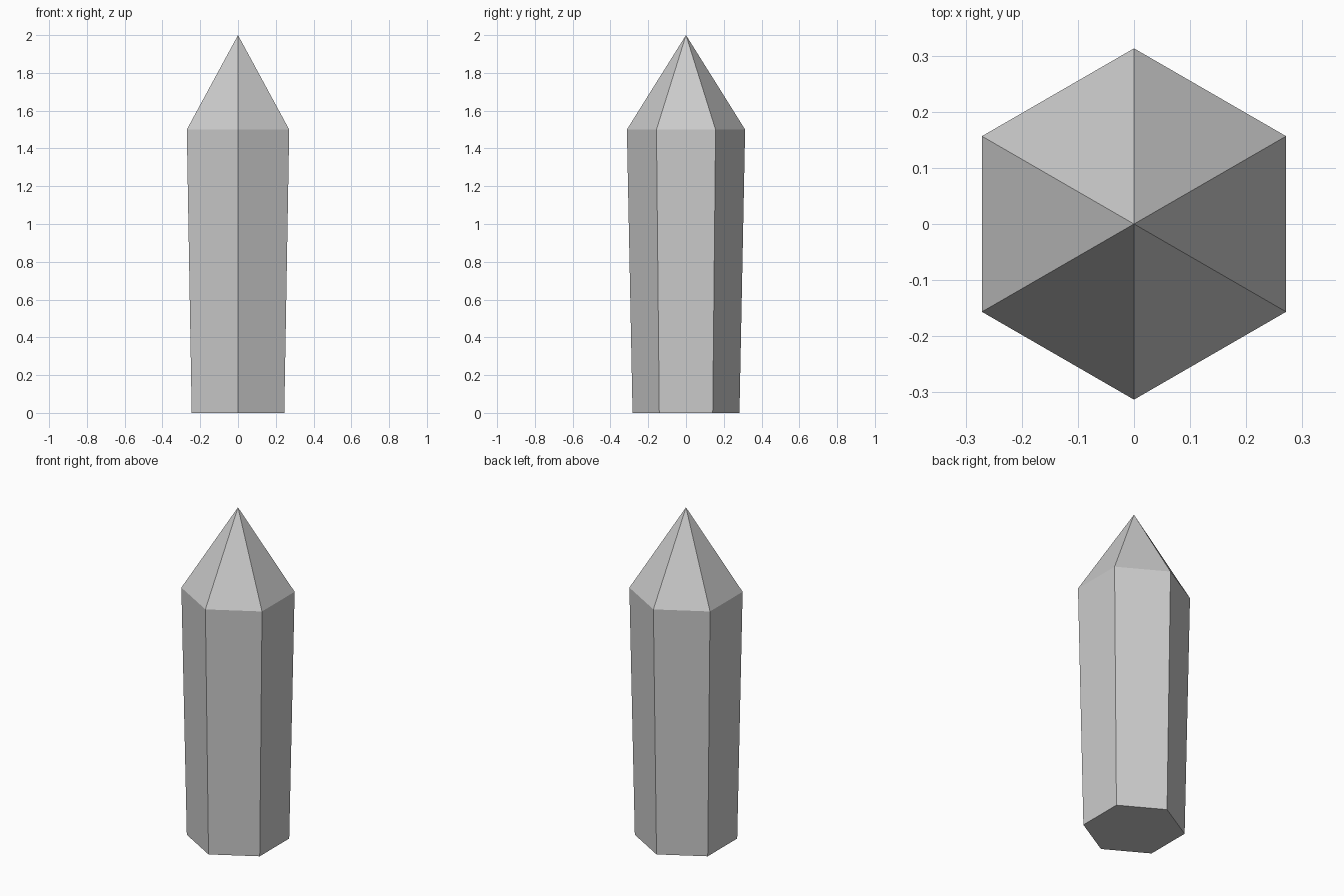
import bpy, bmesh, math

if "Cube" in bpy.data.objects:
    bpy.data.objects.remove(bpy.data.objects["Cube"])

SIDES = 6
# (radius, height) of each hexagonal ring, then the tip height
PROFILE = [(0.283, 0.0), (0.313, 1.5)]
TIP_Z = 2.0

bm = bmesh.new()


def ring(radius, z):
    # Corners lie on the y axis, flat sides face left and right
    angles = [math.pi / 2 + 2 * math.pi * i / SIDES for i in range(SIDES)]
    return [bm.verts.new((radius * math.cos(a), radius * math.sin(a), z)) for a in angles]


base, shoulder = [ring(r, z) for r, z in PROFILE]
tip = bm.verts.new((0, 0, TIP_Z))

# Flat base, tapered shaft sides and pointed cap
bm.faces.new(base[::-1])
for i in range(SIDES):
    j = (i + 1) % SIDES
    bm.faces.new((base[i], base[j], shoulder[j], shoulder[i]))
    bm.faces.new((shoulder[i], shoulder[j], tip))
bmesh.ops.recalc_face_normals(bm, faces=bm.faces[:])

mesh = bpy.data.meshes.new("crystal")
bm.to_mesh(mesh)
bm.free()
bpy.context.collection.objects.link(bpy.data.objects.new("crystal", mesh))
